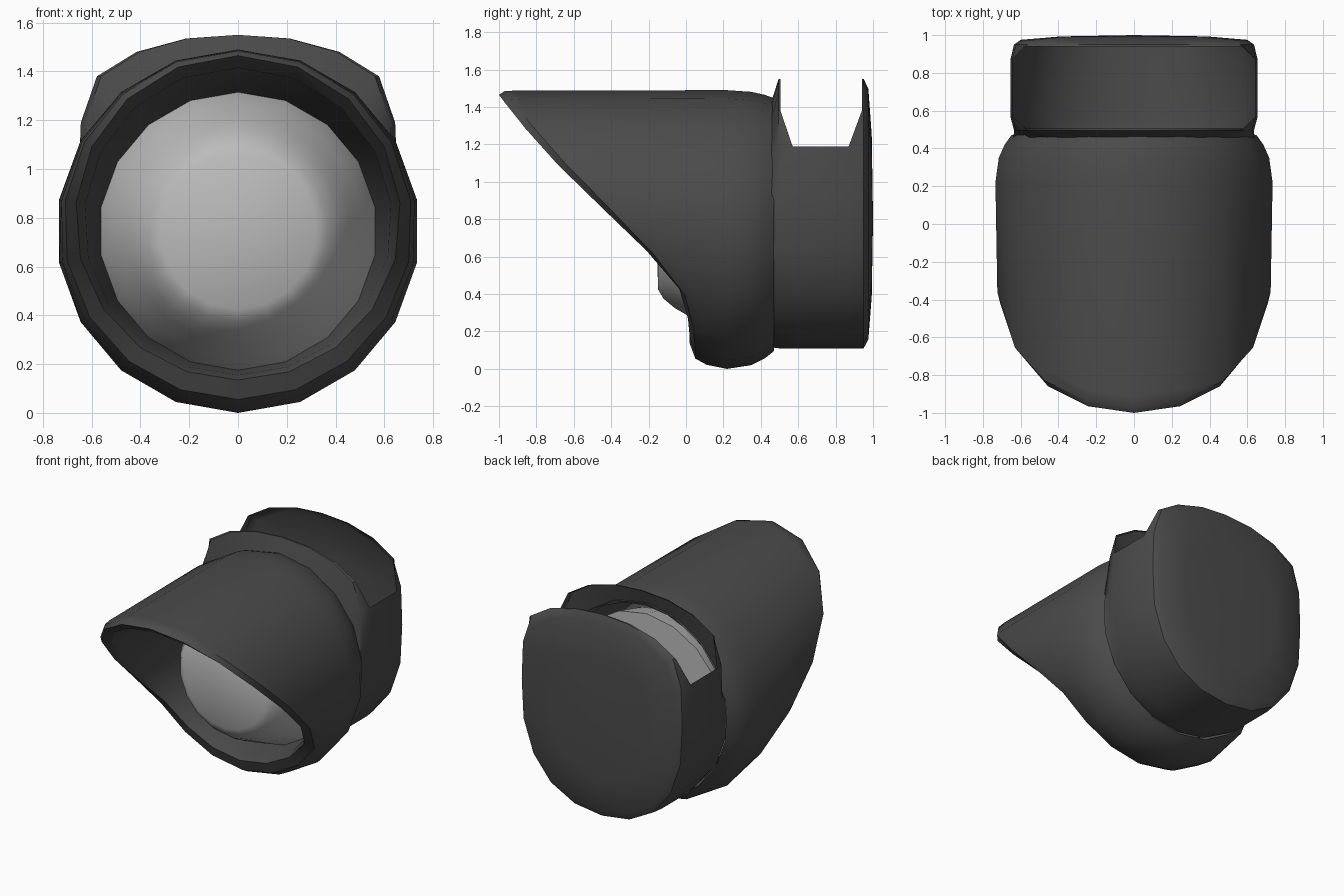
import bpy, bmesh, math
from mathutils import Vector

if "Cube" in bpy.data.objects:
    bpy.data.objects.remove(bpy.data.objects["Cube"])


def material(name, value):
    m = bpy.data.materials.new(name)
    m.use_nodes = True
    colour = (value, value, value, 1)
    m.diffuse_color = colour
    b = m.node_tree.nodes["Principled BSDF"]
    b.inputs["Base Color"].default_value = colour
    b.inputs["Roughness"].default_value = 0.7
    return m


DARK = material("charcoal_grey", 0.07)
LIGHT = material("lens_light_grey", 0.5)


def loft(name, rings, mat, start=None, end=None, keep=lambda r, i: True, angle=35):
    """Skin closed rings, optionally fanning the ends to a centre point."""
    bm = bmesh.new()
    vr = [[bm.verts.new(p) for p in ring] for ring in rings]
    n = len(vr[0])
    for r in range(len(vr) - 1):
        for i in range(n):
            j = (i + 1) % n
            if keep(r, i):
                bm.faces.new((vr[r][i], vr[r][j], vr[r + 1][j], vr[r + 1][i]))
    for tip, ring, flip in ((start, vr[0], True), (end, vr[-1], False)):
        if tip:
            c = bm.verts.new(tip)
            for i in range(n):
                a, b = ring[i], ring[(i + 1) % n]
                bm.faces.new((b, a, c) if flip else (a, b, c))
    bmesh.ops.recalc_face_normals(bm, faces=bm.faces)
    me = bpy.data.meshes.new(name)
    bm.to_mesh(me)
    bm.free()
    ob = bpy.data.objects.new(name, me)
    bpy.context.collection.objects.link(ob)
    me.materials.append(mat)
    bpy.ops.object.select_all(action='DESELECT')
    ob.select_set(True)
    bpy.context.view_layer.objects.active = ob
    bpy.ops.object.shade_smooth_by_angle(angle=math.radians(angle))
    return ob


SIDES, CZ = 18, 0.745
ANGLES = [math.tau * i / SIDES for i in range(SIDES)]   # 0 is the bottom

# Visor edge: height against depth
EDGE = [(0.1, 0.02), (0.3, 0), (0.42, -0.05), (0.55, -0.15), (0.7, -0.28),
        (0.92, -0.5), (1.12, -0.7), (1.33, -0.89), (1.465, -1)]


def edge_y(a):
    z = CZ - 0.72 * math.cos(a)
    if z <= EDGE[0][0]:
        return EDGE[0][1]
    for (z0, y0), (z1, y1) in zip(EDGE, EDGE[1:]):
        if z <= z1:
            return y0 + (y1 - y0) * (z - z0) / (z1 - z0)
    return EDGE[-1][1]


def hood_ring(radius, depth):
    pts = []
    for a in ANGLES:
        w = (1 + math.cos(a)) / 2          # 1 at the bottom, 0 at the top
        r = radius(w)
        pts.append((r * math.sin(a), depth(edge_y(a)), CZ - r * math.cos(a)))
    return pts


# Hood: bore, rounded lip, slanted visor and tapered neck in one skin
hood = [
    hood_ring(lambda w: 0.57, lambda e: 0.25),
    hood_ring(lambda w: 0.67 - 0.08 * w, lambda e: e + 0.06),
    hood_ring(lambda w: 0.72 - 0.11 * w, lambda e: e),
    hood_ring(lambda w: 0.74 - 0.05 * w, lambda e: e + 0.03),
    hood_ring(lambda w: 0.743 - 0.02 * w, lambda e: e + 0.09),
]
for y, cut in ((0.22, 0), (0.35, 0.02), (0.42, 0.055), (0.47, 0.095)):
    hood.append(hood_ring(lambda w: 0.745 - cut * min(1, 0.45 + 1.1 * w), lambda e: y))
loft("hood", hood, DARK)

# Lens: flat-fronted dome with a plain back
LENS = [(0.32, -0.15), (0.37, -0.12), (0.42, -0.06), (0.46, 0.01),
        (0.52, 0.13), (0.57, 0.25), (0.62, 0.45)]
lens = [[(r * math.sin(a), y, CZ - r * math.cos(a)) for a in ANGLES] for r, y in LENS]
loft("lens", lens, LIGHT, (0, -0.155, CZ), (0, 0.45, CZ), angle=50)

# Rear housing: half section from bottom to top, mirrored
HALF = [(0, 0.11), (0.22, 0.14), (0.41, 0.24), (0.55, 0.41), (0.63, 0.64),
        (0.645, 0.92), (0.635, 1.19), (0.57, 1.38), (0.41, 1.48), (0.21, 1.535), (0, 1.55)]
SECTION = HALF + [(-x, z) for x, z in HALF[-2:0:-1]]
SLOT_Z = 1.3


def section_ring(y, scale=1.0, top_y=None, flare=1.0):
    return [(x * scale * flare, top_y if top_y and z > SLOT_Z else y, 0.8 + (z - 0.8) * scale)
            for x, z in SECTION]


def neck_ring(y):
    pts = []
    for x, z in SECTION:
        v = Vector((x, z - 0.77))
        v *= min(1, 0.655 / v.length)
        pts.append((v.x, y, v.y + 0.77))
    return pts


def outside_slot(r, i):
    zs = [SECTION[i][1], SECTION[(i + 1) % len(SECTION)][1]]
    return r != 2 or max(zs) < SLOT_Z


housing = [
    neck_ring(0.455),
    section_ring(0.495, flare=0.985),
    section_ring(0.57, top_y=0.505, flare=1.015),
    section_ring(0.87, top_y=0.94, flare=1.015),
    section_ring(0.95, flare=0.985),
    section_ring(0.975, 0.93),
    section_ring(0.993, 0.6),
]
loft("rear_housing", housing, DARK, end=(0, 1.0, 0.8), keep=outside_slot)
